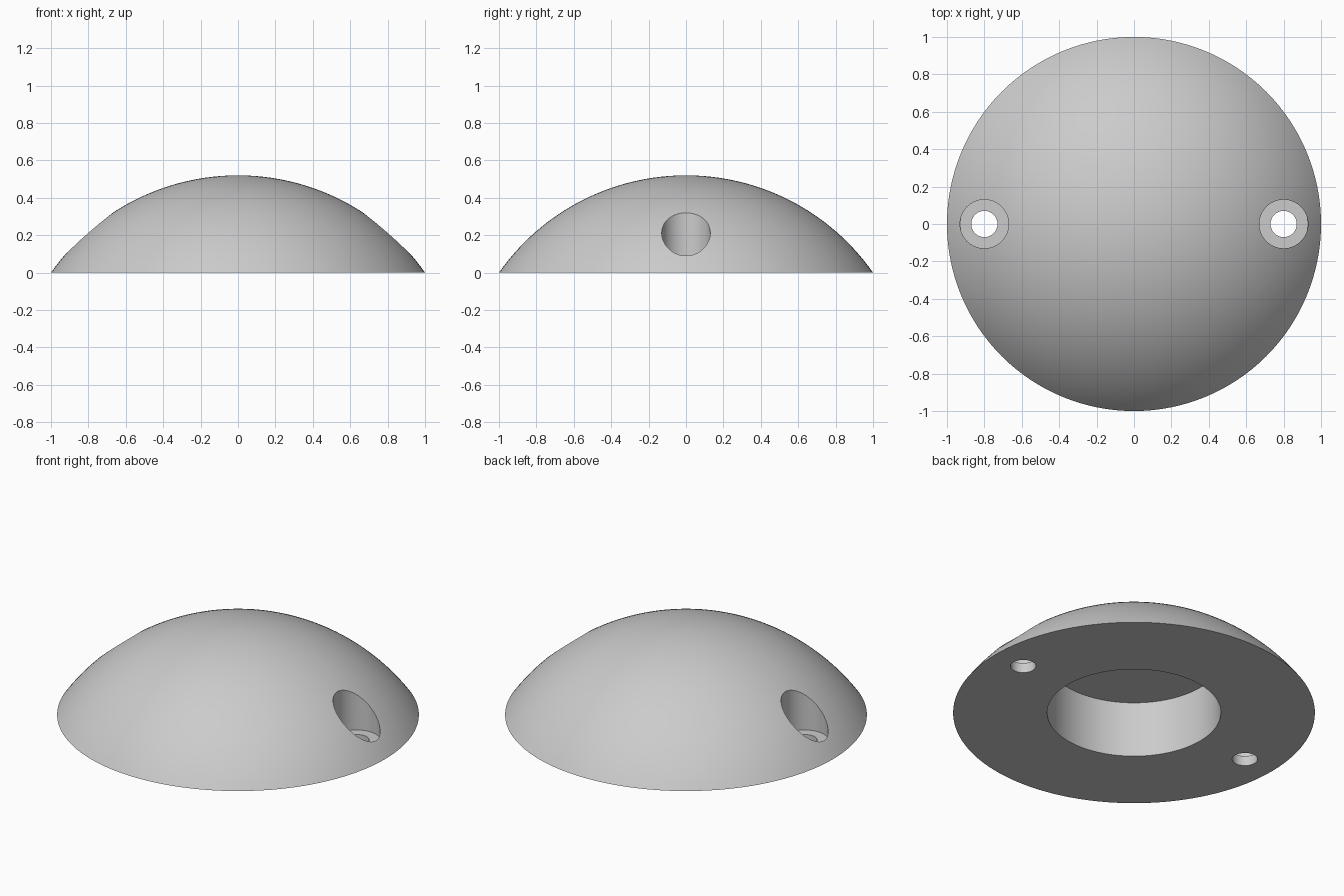
import bpy
import bmesh
import math
from mathutils import Matrix, Vector

if "Cube" in bpy.data.objects:
    bpy.data.objects.remove(bpy.data.objects["Cube"])

HEIGHT = 0.52
SPHERE_R = (1 + HEIGHT ** 2) / (2 * HEIGHT)
CENTRE_Z = HEIGHT - SPHERE_R


def lathe(bm, profile, steps, x=0.0):
    """Revolve an (r, z) profile about a vertical axis at the given x."""
    verts = [bm.verts.new((r, 0, z)) for r, z in profile]
    edges = [bm.edges.new(pair) for pair in zip(verts, verts[1:])]
    before = set(bm.verts) - set(verts)
    bmesh.ops.spin(bm, geom=verts + edges, cent=(0, 0, 0), axis=(0, 0, 1),
                   angle=math.tau, steps=steps, use_duplicate=False)
    fresh = [v for v in bm.verts if v not in before]
    bmesh.ops.remove_doubles(bm, verts=fresh, dist=1e-5)
    fresh = [v for v in bm.verts if v not in before]
    bmesh.ops.transform(bm, matrix=Matrix.Translation(Vector((x, 0, 0))), verts=fresh)


def make_object(name, bm):
    bmesh.ops.recalc_face_normals(bm, faces=bm.faces)
    mesh = bpy.data.meshes.new(name)
    bm.to_mesh(mesh)
    bm.free()
    obj = bpy.data.objects.new(name, mesh)
    bpy.context.collection.objects.link(obj)
    return obj


grey = bpy.data.materials.new("light_grey")
grey.use_nodes = True
colour = (0.6, 0.6, 0.6, 1)
grey.diffuse_color = colour
grey.node_tree.nodes["Principled BSDF"].inputs["Base Color"].default_value = colour

# Dome: spherical cap, flat base and round blind recess underneath
rim_angle = math.asin(1 / SPHERE_R)
arc = [(SPHERE_R * math.sin(rim_angle * i / 32),
        CENTRE_Z + SPHERE_R * math.cos(rim_angle * i / 32)) for i in range(33)]
bm = bmesh.new()
lathe(bm, arc + [(0.48, 0), (0.48, 0.34), (0, 0.34)], 128)
dome = make_object("dome_body", bm)
dome.data.materials.append(grey)

# Counterbored screw holes, one on each side
bore = [(0, -0.1), (0.07, -0.1), (0.07, 0.06), (0.13, 0.06), (0.13, 0.7), (0, 0.7)]
bm = bmesh.new()
for side in (-1, 1):
    lathe(bm, bore, 64, side * 0.8)
cutter = make_object("screw_hole_cutter", bm)
cutter.data.materials.append(grey)
cutter.hide_render = True

cut = dome.modifiers.new("screw_holes", 'BOOLEAN')
cut.operation = 'DIFFERENCE'
cut.solver = 'EXACT'
cut.object = cutter

bpy.ops.object.select_all(action='DESELECT')
dome.select_set(True)
bpy.context.view_layer.objects.active = dome
bpy.ops.object.modifier_apply(modifier=cut.name)
bpy.data.objects.remove(cutter)
bpy.ops.object.shade_smooth_by_angle(angle=math.radians(25))
